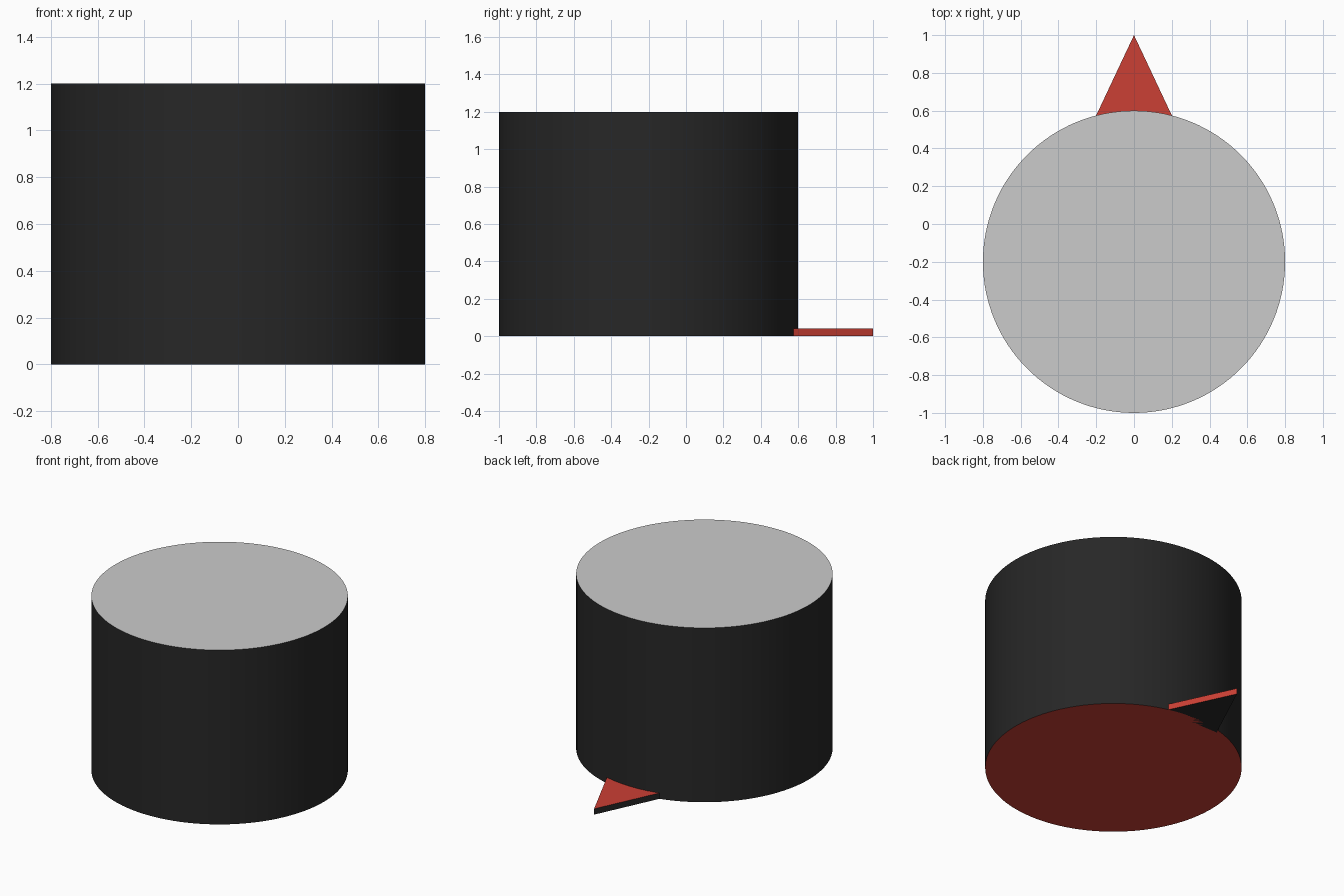
import bpy, bmesh
from math import radians

if "Cube" in bpy.data.objects:
    bpy.data.objects.remove(bpy.data.objects["Cube"])

R, CY, H = 0.8, -0.2, 1.2      # drum radius, centre y, height
SEG = 128
THICK = 0.04                   # pointer thickness


def material(name, rgb):
    m = bpy.data.materials.new(name)
    m.diffuse_color = (*rgb, 1.0)
    m.use_nodes = True
    m.node_tree.nodes["Principled BSDF"].inputs["Base Color"].default_value = m.diffuse_color
    return m


def add_object(name, bm, mats=()):
    me = bpy.data.meshes.new(name)
    bm.to_mesh(me)
    bm.free()
    for m in mats:
        me.materials.append(m)
    ob = bpy.data.objects.new(name, me)
    bpy.context.collection.objects.link(ob)
    return ob


def disc(name, z, up, mats=()):
    bm = bmesh.new()
    bmesh.ops.create_circle(bm, cap_ends=True, segments=SEG, radius=R)
    bmesh.ops.translate(bm, verts=bm.verts, vec=(0, CY, z))
    bm.normal_update()
    for f in bm.faces:
        if (f.normal.z > 0) != up:
            f.normal_flip()
    return add_object(name, bm, mats)


black = material("black", (0.02, 0.02, 0.02))
red = material("red", (0.6, 0.05, 0.035))

# Drum wall: open cylinder
bm = bmesh.new()
bmesh.ops.create_cone(bm, cap_ends=False, segments=SEG, radius1=R, radius2=R, depth=H)
bmesh.ops.translate(bm, verts=bm.verts, vec=(0, CY, H / 2))
wall = add_object("drum_wall", bm, [black])
bpy.context.view_layer.objects.active = wall
wall.select_set(True)
bpy.ops.object.shade_smooth_by_angle(angle=radians(30))

# Grey top and red underside
disc("drum_top", H, True)
disc("drum_floor", 0, False, [red])

# Triangular pointer at the back: red top and right edge, black left edge and underside
bm = bmesh.new()
tri = [bm.verts.new(p) for p in ((-0.212, 0.55, 0), (0.212, 0.55, 0), (0, 1, 0))]
base = bm.faces.new(tri)
ext = bmesh.ops.extrude_face_region(bm, geom=[base])
top = [v for v in ext["geom"] if isinstance(v, bmesh.types.BMVert)]
bmesh.ops.translate(bm, verts=top, vec=(0, 0, THICK))
bmesh.ops.recalc_face_normals(bm, faces=bm.faces)
for f in bm.faces:
    f.material_index = 1 if f.normal.z < -0.5 or f.normal.x < -0.5 else 0
add_object("pointer", bm, [red, black])
